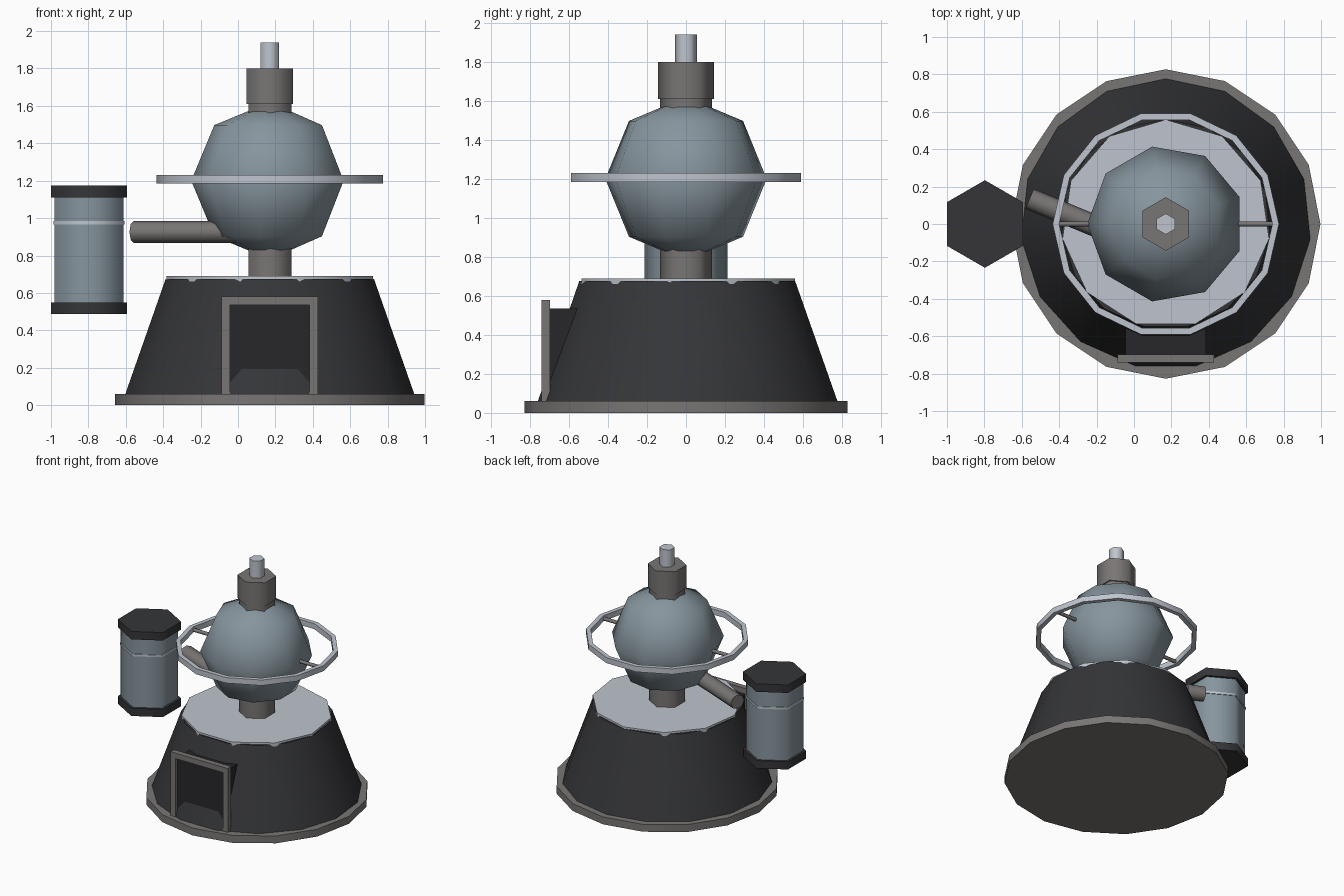
import bpy
from math import pi, radians

if "Cube" in bpy.data.objects:
    bpy.data.objects.remove(bpy.data.objects["Cube"])

CX = 0.17  # axis of the main body
TX = -0.797  # axis of the side tank


def material(name, r, g, b):
    m = bpy.data.materials.new(name)
    m.diffuse_color = (r, g, b, 1)
    m.use_nodes = True
    m.node_tree.nodes["Principled BSDF"].inputs["Base Color"].default_value = m.diffuse_color
    return m


DARK = material("dark_metal", 0.035, 0.036, 0.04)
BLACK = material("black_panel", 0.02, 0.02, 0.023)
GREY = material("warm_grey", 0.19, 0.18, 0.175)
STEEL = material("light_steel", 0.52, 0.56, 0.62)
BLUE = material("blue_grey", 0.24, 0.3, 0.34)


def finish(name, mat):
    o = bpy.context.object
    o.name = name
    o.data.materials.append(mat)
    bpy.ops.object.shade_smooth_by_angle(angle=radians(65))
    return o


def prism(name, mat, sides, x, z0, z1, r0, r1=None):
    """Upright cylinder or cone with its first corner towards +y."""
    bpy.ops.mesh.primitive_cone_add(vertices=sides, radius1=r0, radius2=r0 if r1 is None else r1,
                                    depth=z1 - z0, location=(x, 0, (z0 + z1) / 2))
    return finish(name, mat)


def rod(name, mat, sides, x0, x1, z, r, turn=0):
    """Horizontal cylinder along x."""
    bpy.ops.mesh.primitive_cylinder_add(vertices=sides, radius=r, depth=x1 - x0,
                                        location=((x0 + x1) / 2, 0, z), rotation=(0, pi / 2, 0))
    o = bpy.context.object
    o.rotation_euler = (turn, pi / 2, 0)
    return finish(name, mat)


def box(name, mat, x0, x1, y0, y1, z0, z1):
    bpy.ops.mesh.primitive_cube_add(size=1, location=((x0 + x1) / 2, (y0 + y1) / 2, (z0 + z1) / 2))
    bpy.context.object.scale = (x1 - x0, y1 - y0, z1 - z0)
    bpy.ops.object.transform_apply(location=False, rotation=False, scale=True)
    return finish(name, mat)


# Tapered base with flange and top plate
prism("base_flange", GREY, 16, CX, 0, 0.06, 0.827)
prism("base_cone", DARK, 15, CX, 0.05, 0.675, 0.78, 0.56)
prism("top_plate", STEEL, 11, CX, 0.66, 0.69, 0.558)

# Column through the sphere, collar and tip
prism("column", GREY, 6, CX, 0.68, 1.62, 0.133)
prism("collar", GREY, 6, CX, 1.61, 1.80, 0.143)
prism("tip", STEEL, 6, CX, 1.79, 1.94, 0.056)

# Faceted sphere vessel, one corner towards +y
bpy.ops.mesh.primitive_uv_sphere_add(segments=9, ring_count=4, radius=0.42,
                                     location=(CX, 0, 1.2), rotation=(0, 0, pi / 2))
finish("sphere_vessel", BLUE)

# Flat band ring around the sphere, 14 sides
RO, RI, Z0, Z1 = 0.605, 0.57, 1.185, 1.23
from math import cos, sin
N = 14
verts, faces = [], []
for i in range(N):
    a = 2 * pi * i / N
    for r, z in ((RO, Z0), (RO, Z1), (RI, Z1), (RI, Z0)):
        verts.append((r * cos(a), r * sin(a), z))
    j = (i + 1) % N
    for k in range(4):
        n = (k + 1) % 4
        faces.append((4 * i + k, 4 * j + k, 4 * j + n, 4 * i + n))
mesh = bpy.data.meshes.new("orbit_ring")
mesh.from_pydata(verts, [], faces)
ring = bpy.data.objects.new("orbit_ring", mesh)
bpy.context.collection.objects.link(ring)
ring.location.x = CX
bpy.ops.object.select_all(action='DESELECT')
ring.select_set(True)
bpy.context.view_layer.objects.active = ring
finish("orbit_ring", STEEL)

# Spokes holding the ring
rod("ring_spoke_right", GREY, 6, CX + 0.38, CX + 0.585, 1.205, 0.014)
rod("ring_spoke_left", GREY, 6, CX - 0.585, CX - 0.38, 1.205, 0.014)

# Side tank with caps, band and feed pipe
prism("tank_body", BLUE, 6, TX, 0.53, 1.13, 0.213)
prism("tank_cap_bottom", DARK, 6, TX, 0.487, 0.55, 0.234)
prism("tank_cap_top", DARK, 6, TX, 1.11, 1.175, 0.234)
prism("tank_band", STEEL, 6, TX, 0.967, 0.984, 0.219)
rod("feed_pipe", GREY, 8, -0.585, 0.12, 0.926, 0.058, pi / 8)

# Doorway: dark box with a frame in front
box("door_recess", BLACK, CX - 0.215, CX + 0.215, -0.714, -0.45, 0.055, 0.535)
for side, s in (("left", -1), ("right", 1)):
    xs = sorted((CX + s * 0.213, CX + s * 0.257))
    box("door_jamb_" + side, GREY, xs[0], xs[1], -0.741, -0.697, 0.05, 0.58)
box("door_lintel", GREY, CX - 0.257, CX + 0.257, -0.741, -0.697, 0.535, 0.58)
